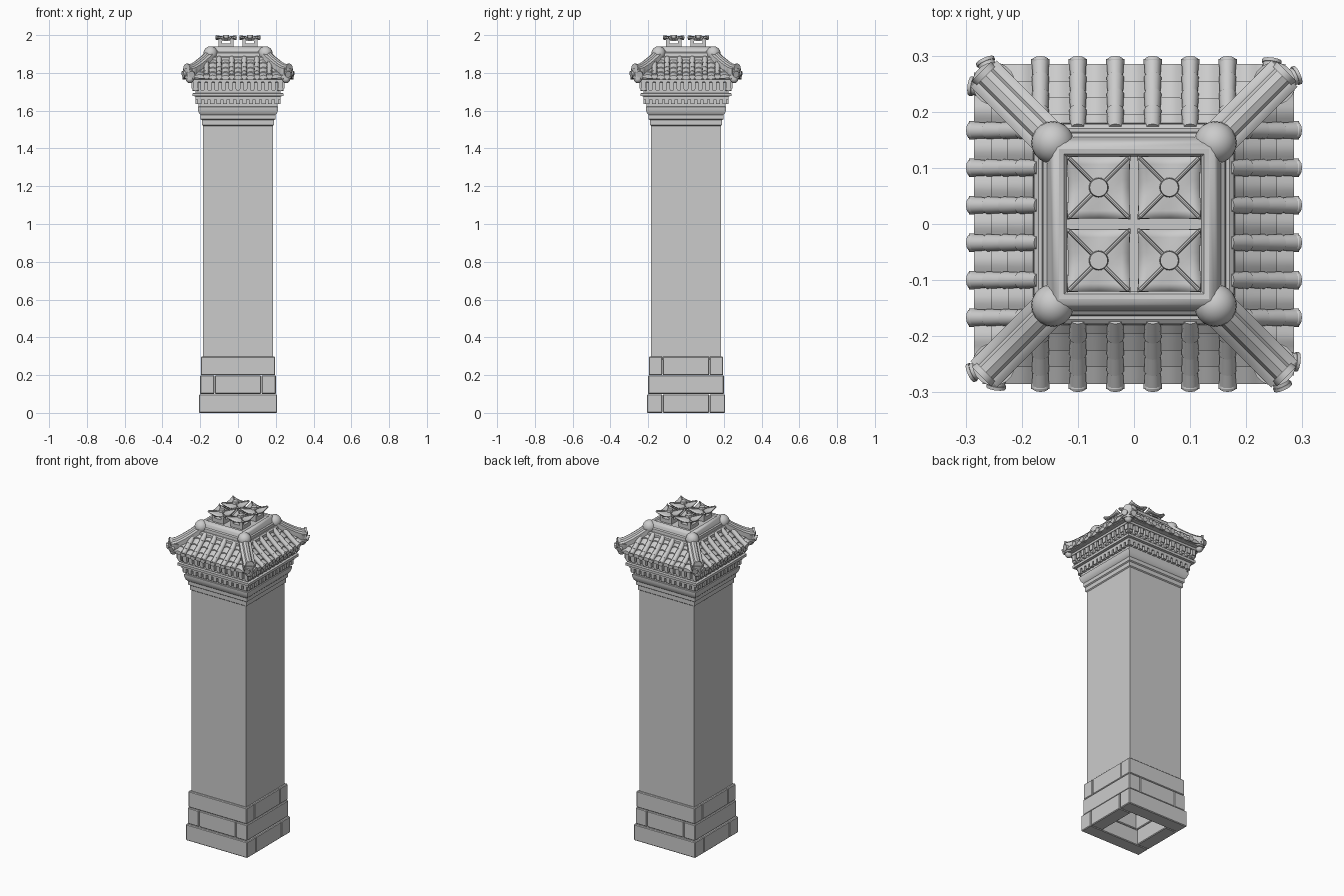
import bpy, bmesh, math
from mathutils import Matrix, Vector

if "Cube" in bpy.data.objects:
    bpy.data.objects.remove(bpy.data.objects["Cube"], do_unlink=True)

stone = bpy.data.materials.new("grey_stone")
stone.use_nodes = True
GREY = (0.6, 0.6, 0.6, 1)
stone.diffuse_color = GREY
stone.node_tree.nodes["Principled BSDF"].inputs["Base Color"].default_value = GREY


def finish(name, bm, sides=1, smooth=True):
    """Turn a bmesh into an object, repeating it around z when sides is 4."""
    geom = bm.verts[:] + bm.edges[:] + bm.faces[:]
    for k in range(1, sides):
        copy = bmesh.ops.duplicate(bm, geom=geom)["geom"]
        verts = [g for g in copy if isinstance(g, bmesh.types.BMVert)]
        bmesh.ops.rotate(bm, verts=verts, matrix=Matrix.Rotation(k * math.pi / 2, 3, 'Z'))
    mesh = bpy.data.meshes.new(name)
    bm.to_mesh(mesh)
    bm.free()
    mesh.materials.append(stone)
    if smooth:
        mesh.shade_smooth()
        mesh.set_sharp_from_angle(angle=math.radians(35))
    obj = bpy.data.objects.new(name, mesh)
    bpy.context.collection.objects.link(obj)
    return obj


def box(bm, x0, x1, y0, y1, z0, z1):
    size = Matrix.Diagonal((x1 - x0, y1 - y0, z1 - z0, 1))
    place = Matrix.Translation(((x0 + x1) / 2, (y0 + y1) / 2, (z0 + z1) / 2))
    bmesh.ops.create_cube(bm, size=1, matrix=place @ size)


def rod(bm, a, b, ra, rb=None, segments=12):
    a, b = Vector(a), Vector(b)
    turn = (b - a).to_track_quat('Z', 'Y').to_matrix().to_4x4()
    bmesh.ops.create_cone(bm, cap_ends=True, segments=segments, radius1=ra,
                          radius2=ra if rb is None else rb, depth=(b - a).length,
                          matrix=Matrix.Translation((a + b) / 2) @ turn)


def loft(bm, rings):
    """Join closed rings of points and cap both ends."""
    rows = [[bm.verts.new(p) for p in ring] for ring in rings]
    n = len(rows[0])
    for low, high in zip(rows, rows[1:]):
        for i in range(n):
            bm.faces.new((low[i], low[(i + 1) % n], high[(i + 1) % n], high[i]))
    bm.faces.new(rows[0][::-1])
    bm.faces.new(rows[-1])
    bmesh.ops.recalc_face_normals(bm, faces=bm.faces[:])


def square_stack(name, profile):
    bm = bmesh.new()
    loft(bm, [[(-h, -h, z), (h, -h, z), (h, h, z), (-h, h, z)] for h, z in profile])
    return finish(name, bm)


# Three courses of base blocks, turned a quarter on the middle course
bm = bmesh.new()
inner = 0.125
for course, h in enumerate((0.207, 0.2, 0.197)):
    z0, z1 = course * 0.1, course * 0.1 + 0.098
    for s in (-1, 1):
        a, b = sorted((s * inner, s * h))
        if course % 2 == 0:
            box(bm, -h, h, a, b, z0, z1)
            box(bm, a, b, -inner + 0.002, inner - 0.002, z0, z1)
        else:
            box(bm, a, b, -h, h, z0, z1)
            box(bm, -inner + 0.002, inner - 0.002, a, b, z0, z1)
base = finish("base_blocks", bm, smooth=False)
bevel = base.modifiers.new("worn_edges", 'BEVEL')
bevel.width = 0.004

square_stack("shaft", [(0.185, 0.28), (0.185, 1.53)])

# Stepped cornice with its bands
square_stack("cornice", [
    (0.185, 1.52), (0.191, 1.525), (0.191, 1.55), (0.198, 1.555), (0.198, 1.577),
    (0.206, 1.585), (0.213, 1.605), (0.213, 1.62), (0.208, 1.622), (0.208, 1.675),
    (0.24, 1.677), (0.24, 1.692), (0.225, 1.694), (0.225, 1.75), (0.25, 1.752), (0.25, 1.775)])

# Two rows of dentils, with a rounded foot on the upper row
bm = bmesh.new()
for i in range(13):
    x = (i - 6) * 0.034
    box(bm, x - 0.011, x + 0.011, -0.224, -0.2, 1.635, 1.66)
    x = (i - 6) * 0.0375
    box(bm, x - 0.012, x + 0.012, -0.247, -0.21, 1.718, 1.752)
    rod(bm, (x, -0.241, 1.716), (x, -0.21, 1.716), 0.012)
box(bm, -0.224, 0.224, -0.224, -0.2, 1.66, 1.676)
finish("dentils", bm, 4)

# Roof surface height: concave slope, lifted at the corners
EAVE, TOP = 0.285, 0.165


def roof_z(x, r):
    t = (EAVE - r) / (EAVE - TOP)
    return 1.775 + 0.075 * t + 0.025 * t * t + 0.02 * (abs(x) / EAVE) ** 4 * (1 - t)


square_stack("roof_core", [(0.25, 1.765), (0.272, 1.768), (0.272, 1.776), (0.17, 1.86)])

# Overlapping rows of dished pan tiles, with a scalloped drip edge
SPACING, ROWS, STEPS = 0.0667, 4, 72
bm = bmesh.new()


def pan(x, r, lift, clip):
    x *= clip
    dish = 0.005 * math.cos(2 * math.pi * x / SPACING)
    return bm.verts.new((x, -r, roof_z(x, r) + dish + lift))


for row in range(ROWS):
    r0 = EAVE - (EAVE - TOP) * row / ROWS
    r1 = r0 - (EAVE - TOP) / ROWS - 0.006
    limit = r0 - 0.015
    grid = []
    for i in range(STEPS + 1):
        u = 2 * i / STEPS - 1
        low, high = pan(u, r0, 0.007, limit), pan(u, r1, 0, limit)
        x = low.co.x
        drop = 0.008
        if row == 0:
            drop += 0.014 * (0.5 - 0.5 * math.cos(2 * math.pi * x / SPACING + math.pi))
        lip = bm.verts.new(low.co - Vector((0, 0, drop)))
        under = bm.verts.new((x, -r0 + 0.03, lip.co.z + 0.004))
        grid.append((under, lip, low, high))
    for a, b in zip(grid, grid[1:]):
        for k in range(3):
            bm.faces.new((a[k], b[k], b[k + 1], a[k + 1]))
finish("pan_tiles", bm, 4)

# Round cover tiles running down the slope, with end discs
bm = bmesh.new()
for i in range(6):
    x = (i - 2.5) * SPACING
    for row in range(ROWS):
        r0 = EAVE + 0.006 - 0.118 * row / ROWS
        r1 = r0 - 0.118 / ROWS - 0.004
        if r1 < abs(x) - 0.01:
            continue
        rod(bm, (x, -r0, roof_z(x, r0) + 0.009), (x, -r1, roof_z(x, r1) + 0.009), 0.0155, 0.0135)
    z = roof_z(x, EAVE) + 0.006
    rod(bm, (x, -0.294, z), (x, -0.284, z), 0.0165)
finish("cover_tiles", bm, 4)

# Hip ridges: a moulded section swept down each diagonal to an upturned tip
bm = bmesh.new()
section = [(-0.033, -0.03), (-0.033, 0), (-0.024, 0.006), (-0.018, 0.006), (-0.013, 0.016),
           (0, 0.021), (0.013, 0.016), (0.018, 0.006), (0.024, 0.006), (0.033, 0), (0.033, -0.03)]
path = [(0.13, 1.915), (0.16, 1.897), (0.19, 1.869), (0.22, 1.845), (0.245, 1.829), (0.268, 1.822)]
side = math.sqrt(0.5)
loft(bm, [[(d + w * side, -d + w * side, z + up) for w, up in section] for d, z in path])
# Rounded corner ends and splayed tile stubs
rod(bm, (0.25, -0.25, 1.77), (0.25, -0.25, 1.822), 0.032, 0.038, 20)
rod(bm, (0.264, -0.264, 1.825), (0.272, -0.272, 1.825), 0.024, segments=16)
for a, b in (((0.238, -0.23), (0.266, -0.292)), ((0.23, -0.238), (0.292, -0.246))):
    rod(bm, (*a, 1.81), (*b, 1.792), 0.0145, 0.0155)
    tip = Vector((*b, 1.792))
    out = (tip - Vector((*a, 1.81))).normalized() * 0.006
    rod(bm, tip - out, tip, 0.0175)
# Small hanging ornament under each corner
bmesh.ops.create_uvsphere(bm, u_segments=12, v_segments=8, radius=0.022,
                          matrix=Matrix.Translation((0.255, -0.255, 1.768)))
finish("hip_ridges", bm, 4)

# Moulded ring around the flat top
square_stack("top_ring", [
    (0.165, 1.855), (0.176, 1.86), (0.18, 1.87), (0.178, 1.882), (0.17, 1.888), (0.164, 1.888),
    (0.162, 1.905), (0.155, 1.91), (0.15, 1.925), (0.143, 1.936), (0.134, 1.94),
    (0.125, 1.938), (0.12, 1.932)])
bm = bmesh.new()
bmesh.ops.create_uvsphere(bm, u_segments=20, v_segments=12, radius=0.038,
                          matrix=Matrix.Translation((0.145, -0.145, 1.903)))
finish("ring_corners", bm, 4)

# Four vent pots with open slots
POT_X, POT_Y, HALF = 0.063, 0.065, 0.04
pots, trim, caps = bmesh.new(), bmesh.new(), bmesh.new()
for cx in (-POT_X, POT_X):
    for cy in (-POT_Y, POT_Y):
        for h, z0, z1 in ((HALF, 1.925, 1.955), (HALF, 1.968, 1.976), (0.046, 1.974, 1.98)):
            box(pots, cx - h, cx + h, cy - h, cy + h, z0, z1)
        for sx in (-1, 1):
            for sy in (-1, 1):
                px, py = cx + sx * 0.031, cy + sy * 0.031
                box(pots, px - 0.009, px + 0.009, py - 0.009, py + 0.009, 1.95, 1.97)
                # Diagonal cap ribs
                rod(trim, (cx, cy, 1.987), (cx + sx * 0.053, cy + sy * 0.053, 1.996), 0.0035, segments=8)
        rod(trim, (cx, cy, 1.98), (cx, cy, 2.0), 0.018, 0.016, 20)
        # Cap sheet with upturned corners
        new = bmesh.ops.create_grid(caps, x_segments=8, y_segments=8, size=0.055)["verts"]
        for v in new:
            u, w = abs(v.co.x) / 0.055, abs(v.co.y) / 0.055
            v.co = (v.co.x + cx, v.co.y + cy, 1.987 - 0.006 * max(u, w) + 0.015 * (u * w) ** 1.5)
finish("vent_pots", pots, smooth=False)
finish("vent_ribs", trim)
cap = finish("vent_caps", caps)
thick = cap.modifiers.new("thickness", 'SOLIDIFY')
thick.thickness = 0.007
thick.offset = -1
